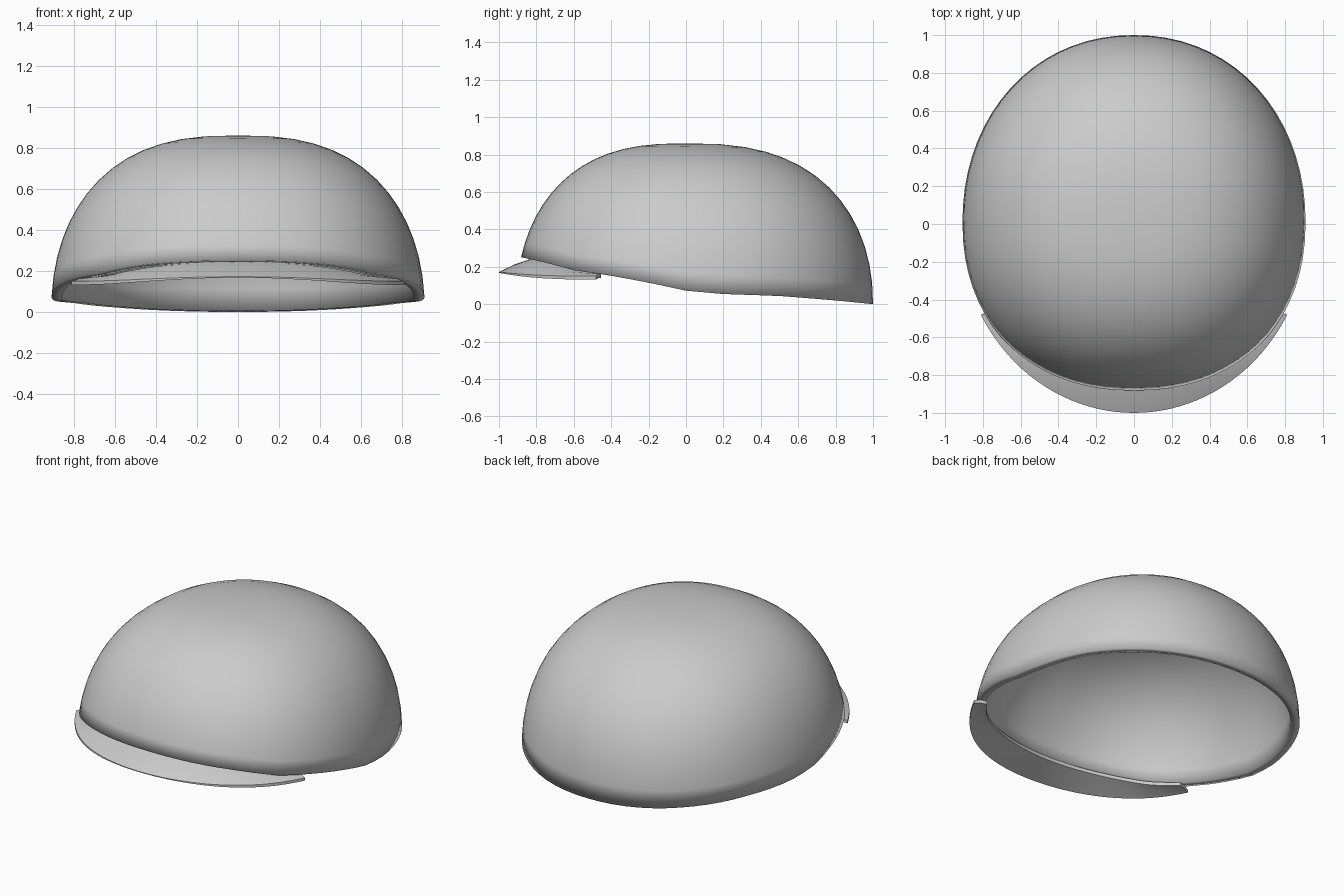
import bpy, bmesh, math

if "Cube" in bpy.data.objects:
    bpy.data.objects.remove(bpy.data.objects["Cube"])

SEG = 72      # columns around the helmet
RINGS = 14    # rings from rim to crown
RIM = [(-0.90, 0.255), (-0.76, 0.225), (-0.6, 0.182), (-0.4, 0.152), (-0.2, 0.115),
       (0.0, 0.072), (0.2, 0.054), (0.5, 0.044), (0.8, 0.02), (1.0, 0.0)]


def material(name, value):
    m = bpy.data.materials.new(name)
    m.diffuse_color = (value, value, value, 1)
    m.use_nodes = True
    m.node_tree.nodes["Principled BSDF"].inputs["Base Color"].default_value = m.diffuse_color
    return m


def make_object(name, bm, mat):
    bmesh.ops.recalc_face_normals(bm, faces=bm.faces)
    mesh = bpy.data.meshes.new(name)
    bm.to_mesh(mesh)
    bm.free()
    mesh.materials.append(mat)
    mesh.polygons.foreach_set("use_smooth", [True] * len(mesh.polygons))
    obj = bpy.data.objects.new(name, mesh)
    bpy.context.collection.objects.link(obj)
    return obj


def rim_height(y):
    """Height of the lower edge at depth y."""
    if y <= RIM[0][0]:
        return RIM[0][1]
    for (y0, z0), (y1, z1) in zip(RIM, RIM[1:]):
        if y <= y1:
            return z0 + (z1 - z0) * (y - y0) / (y1 - y0)
    return RIM[-1][1]


def power(v, e):
    return math.copysign(abs(v) ** e, v)


def dome_point(a, phi, inset):
    """Point on the rounded dome: a goes around, phi goes up."""
    r = max(math.cos(phi), 0) ** (2 / 2.6)
    z = (0.86 - inset) * max(math.sin(phi), 0) ** (2 / 2.15)
    front = math.cos(a) > 0
    p = 2 / (2.2 if front else 2.1)
    length = (0.907 if front else 1.0) - inset
    return ((0.91 - inset) * power(math.sin(a), p) * r,
            -length * power(math.cos(a), p) * r, z)


def rim_angle(a, inset):
    """Elevation at which the dome meets its lower edge."""
    lo, hi = 0.0, 0.8
    for _ in range(25):
        mid = (lo + hi) / 2
        x, y, z = dome_point(a, mid, inset)
        lo, hi = (mid, hi) if z < rim_height(y) else (lo, mid)
    return lo


grey = material("shell grey", 0.6)

# Helmet shell: outer and inner dome joined along the rim
bm = bmesh.new()
columns = []
crowns = [bm.verts.new((0, 0, 0.86)), bm.verts.new((0, 0, 0.81))]
for i in range(SEG):
    a = 2 * math.pi * i / SEG
    col = []
    for inset in (0.0, 0.05):
        p0 = rim_angle(a, inset)
        pts = [bm.verts.new(dome_point(a, p0 + (math.pi / 2 - p0) * k / RINGS, inset))
               for k in range(RINGS)]
        col += pts[::-1] if inset == 0 else pts
    columns.append(col)
for i in range(SEG):
    c, d = columns[i], columns[(i + 1) % SEG]
    for k in range(len(c) - 1):
        bm.faces.new((c[k], d[k], d[k + 1], c[k + 1]))
    bm.faces.new((crowns[0], d[0], c[0]))
    bm.faces.new((c[-1], d[-1], crowns[1]))
make_object("helmet_shell", bm, grey)

# Visor: curved strip sweeping around the front, tucked against the rim
bm = bmesh.new()
N = 40
sections = []
for i in range(N + 1):
    s = 2 * i / N - 1
    drop = 0.5 - 0.5 * math.cos(math.pi * min(abs(s) * 1.1, 1))
    ao, ai = 1.07 * s, 0.99 * s
    outer = (0.925 * math.sin(ao), -math.cos(ao), 0.172 - 0.022 * drop)
    yi = -0.83 * math.cos(ai)
    inner = (0.88 * math.sin(ai), yi, rim_height(yi) + 0.002)
    mid = [0.5 * (p + q) for p, q in zip(outer, inner)]
    mid[2] += 0.006
    sec = [outer, mid, inner]
    sec += [(p[0], p[1], p[2] - t) for p, t in
            ((inner, 0.022), (mid, 0.022), (outer, 0.005 + 0.013 * drop))]
    sections.append([bm.verts.new(p) for p in sec])
for c, d in zip(sections, sections[1:]):
    for k in range(6):
        j = (k + 1) % 6
        bm.faces.new((c[k], c[j], d[j], d[k]))
bm.faces.new(sections[0])
bm.faces.new(sections[-1])
visor = make_object("visor", bm, grey)
bpy.context.view_layer.objects.active = visor
visor.select_set(True)
bpy.ops.object.shade_smooth_by_angle(angle=math.radians(50))
